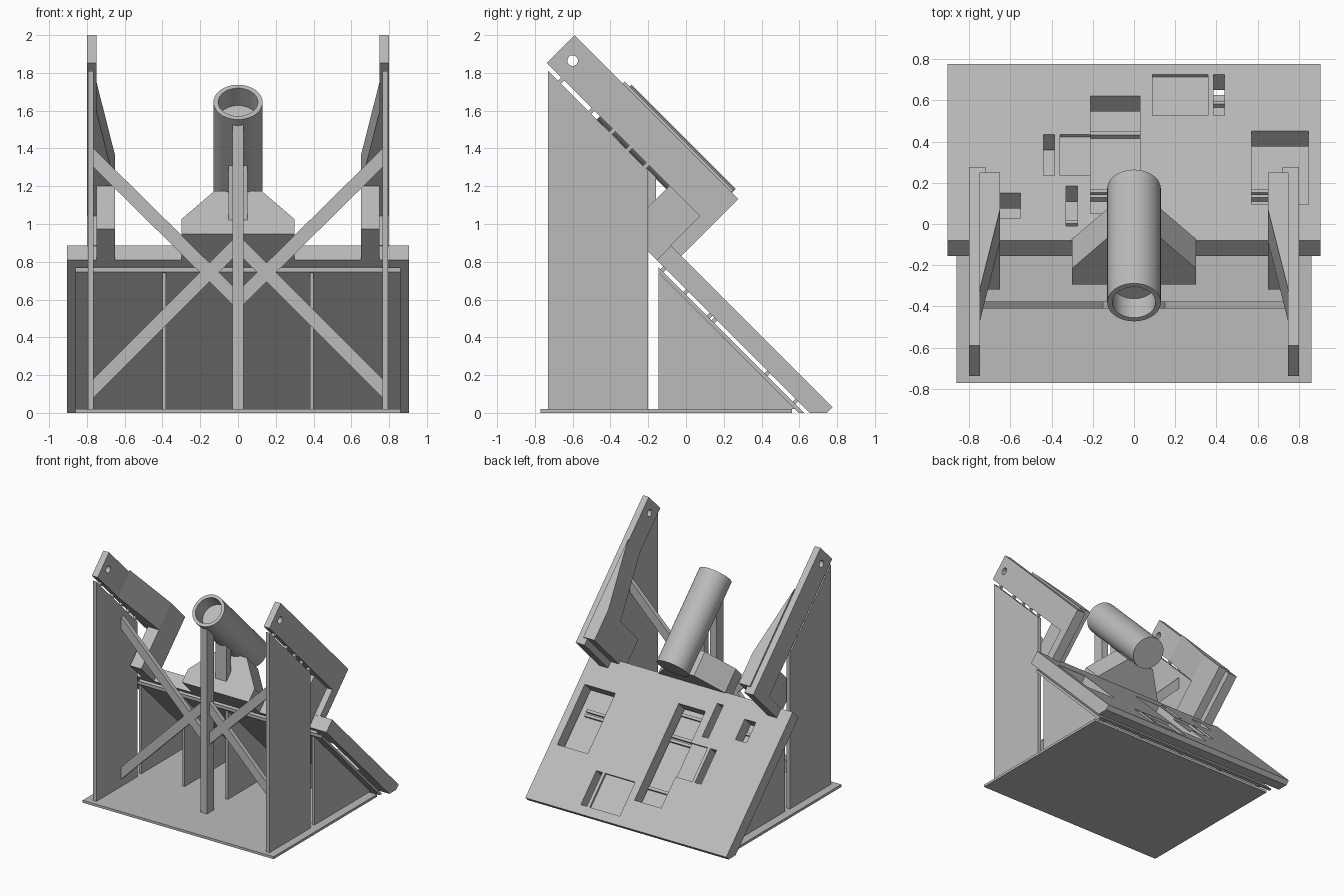
import bpy, bmesh, math
from mathutils import Vector

if "Cube" in bpy.data.objects:
    bpy.data.objects.remove(bpy.data.objects["Cube"])

grey = bpy.data.materials.new("grey")
grey.diffuse_color = (0.5, 0.5, 0.5, 1)
grey.use_nodes = True
grey.node_tree.nodes["Principled BSDF"].inputs["Base Color"].default_value = grey.diffuse_color


def finish(bm, name):
    bmesh.ops.recalc_face_normals(bm, faces=bm.faces)
    me = bpy.data.meshes.new(name)
    bm.to_mesh(me)
    bm.free()
    me.materials.append(grey)
    ob = bpy.data.objects.new(name, me)
    bpy.context.collection.objects.link(ob)
    return ob


def prism(name, pts, lo, hi, place):
    """Extrude a 2D outline from lo to hi; place maps (u, v, w) to xyz."""
    bm = bmesh.new()
    a = [bm.verts.new(place(u, v, lo)) for u, v in pts]
    b = [bm.verts.new(place(u, v, hi)) for u, v in pts]
    bm.faces.new(a)
    bm.faces.new(b)
    for i in range(len(a)):
        j = (i + 1) % len(a)
        bm.faces.new((a[i], a[j], b[j], b[i]))
    return finish(bm, name)


# Tilted frame: a = y - z runs down the slope, b = y + z runs out of it
def tilt(x, a, b): return (x, (a + b) / 2, (b - a) / 2)
def side(y, z, x): return (x, y, z)
def front(x, z, y): return (x, y, z)
def across(x, b, a): return tilt(x, a, b)
def rect(u0, u1, v0, v1): return [(u0, v0), (u1, v0), (u1, v1), (u0, v1)]


def cut(ob, cutter):
    m = ob.modifiers.new("cut", 'BOOLEAN')
    m.operation = 'DIFFERENCE'
    m.solver = 'EXACT'
    m.object = cutter
    bpy.context.view_layer.objects.active = ob
    bpy.ops.object.modifier_apply(modifier=m.name)
    bpy.data.objects.remove(cutter)


# Base plate
prism("base_plate", rect(-0.86, 0.86, -0.77, 0.56), 0, 0.02, lambda x, y, z: (x, y, z))

# Sloped backing sheet on triangular ribs
prism("backing_sheet", [(-0.145, 0.745), (-0.145, 0.77), (0.625, 0), (0.595, 0)], -0.86, 0.86, side)
for x in (-0.78, -0.39, 0, 0.39, 0.78):
    prism("rib", [(-0.145, 0.02), (0.575, 0.02), (-0.145, 0.74)], x - 0.01, x + 0.01, side)

# Sloped deck with pockets
deck = prism("deck", [(0.775, 0.03), (0.745, 0), (0.655, 0), (-0.155, 0.81), (-0.08, 0.885)],
             -0.905, 0.905, side)
TOP = 0.805
for x0, x1, y0, y1, depth in ((-0.21, 0.03, 0.05, 0.62, 0.3), (0.09, 0.36, 0.525, 0.725, 0.025),
                              (0.385, 0.44, 0.525, 0.725, 0.3), (0.57, 0.845, 0.095, 0.45, 0.3),
                              (-0.44, -0.385, 0.235, 0.435, 0.3), (-0.36, -0.205, 0.235, 0.435, 0.025),
                              (-0.33, -0.275, -0.01, 0.185, 0.3), (-0.65, -0.55, 0.03, 0.15, 0.3)):
    cut(deck, prism("pocket_cutter", rect(x0, x1, 2 * y0 - TOP, 2 * y1 - TOP), TOP - depth, TOP + 0.1, tilt))

# Thin spacers between sheet and deck
for y in (-0.12, 0.0, 0.125, 0.15, 0.43, 0.58):
    a = 2 * y - 0.64
    prism("deck_spacer", rect(-0.8, 0.8, a - 0.015, a + 0.015), 0.62, 0.66, tilt)

# Centre post, bracket behind it, and tube mount
prism("centre_post", [(-0.44, 0.02), (-0.35, 0.02), (-0.35, 1.44), (-0.44, 1.53)], -0.03, 0.03, side)
prism("tube_bracket", [(-0.22, 0.9), (-0.16, 0.84), (-0.16, 1.25), (-0.22, 1.31)], -0.05, 0.05, side)
prism("tube_mount", [(-0.3, 0.655), (0.3, 0.655), (0.3, 0.81), (0.125, 1.11), (-0.125, 1.11), (-0.3, 0.81)],
      -1.24, -0.955, across)

# Hollow tube, open at the upper end
bm = bmesh.new()
mouth, axis = Vector((0, -0.38, 1.645)), Vector((0, 1, -1)).normalized()
profile = [(0, 0.13), (0.105, 0.13), (0.105, 0), (0.13, 0), (0.13, 0.78), (0, 0.78)]
vs = [bm.verts.new(mouth + axis * t + Vector((r, 0, 0))) for r, t in profile]
es = [bm.edges.new(p) for p in zip(vs, vs[1:])]
bmesh.ops.spin(bm, geom=vs + es, cent=mouth, axis=axis, angle=math.tau, steps=48)
bmesh.ops.remove_doubles(bm, verts=bm.verts, dist=1e-4)
tube = finish(bm, "tube")
bpy.ops.object.select_all(action='DESELECT')
tube.select_set(True)
bpy.context.view_layer.objects.active = tube
bpy.ops.object.shade_smooth_by_angle(angle=math.radians(35))

for s in (-1, 1):
    def mx(pts): return [(s * u, v) for u, v in pts]

    # Tall side panel
    prism("side_panel", [(-0.73, 0.02), (-0.2, 0.02), (-0.2, 1.28), (-0.73, 1.81)], s * 0.765, s * 0.795, side)

    # Cross braces to the centre post
    prism("upper_brace", mx([(0.765, 1.40), (0.765, 1.30), (0, 0.545), (0, 0.645)]), -0.41, -0.375, front)
    prism("lower_brace", mx([(0.765, 0.18), (0.765, 0.08), (0, 0.845), (0, 0.945)]), -0.41, -0.375, front)

    # Sloped arm with a foot at its lower end and a pin hole at the top
    arm = prism("arm", [tilt(0, a, b)[1:] for a, b in ((-2.59, 1.115), (-2.59, 1.41), (-0.855, 1.41),
                (-0.855, 0.80), (-0.97, 0.80), (-0.97, 1.115))], s * 0.748, s * 0.8, side)
    hole = [(-0.6 + 0.028 * math.cos(i * math.tau / 24), 1.865 + 0.028 * math.sin(i * math.tau / 24))
            for i in range(24)]
    cut(arm, prism("pin_cutter", hole, s * 0.7, s * 0.85, side))

    # Tapered inner thickening and the leg joining it to the deck
    prism("arm_flare", mx([(0.75, -2.08), (0.65, -1.29), (0.65, -0.93), (0.75, -0.93)]), 1.115, 1.43, tilt)
    prism("arm_leg", mx(rect(0.65, 0.75, -1.29, -0.965)), 0.655, 1.115, tilt)
    prism("arm_foot", mx(rect(0.65, 0.75, -0.965, -0.93)), 0.80, 1.115, tilt)
    prism("arm_heel", mx(rect(0.72, 0.75, -0.93, -0.855)), 0.80, 1.41, tilt)

    # Thin spacers between side panel and arm
    for y in (-0.66, -0.5, -0.39, -0.3, -0.21):
        a = 2 * y - 1.1
        prism("arm_spacer", mx(rect(0.77, 0.795, a - 0.015, a + 0.015)), 1.07, 1.12, tilt)
